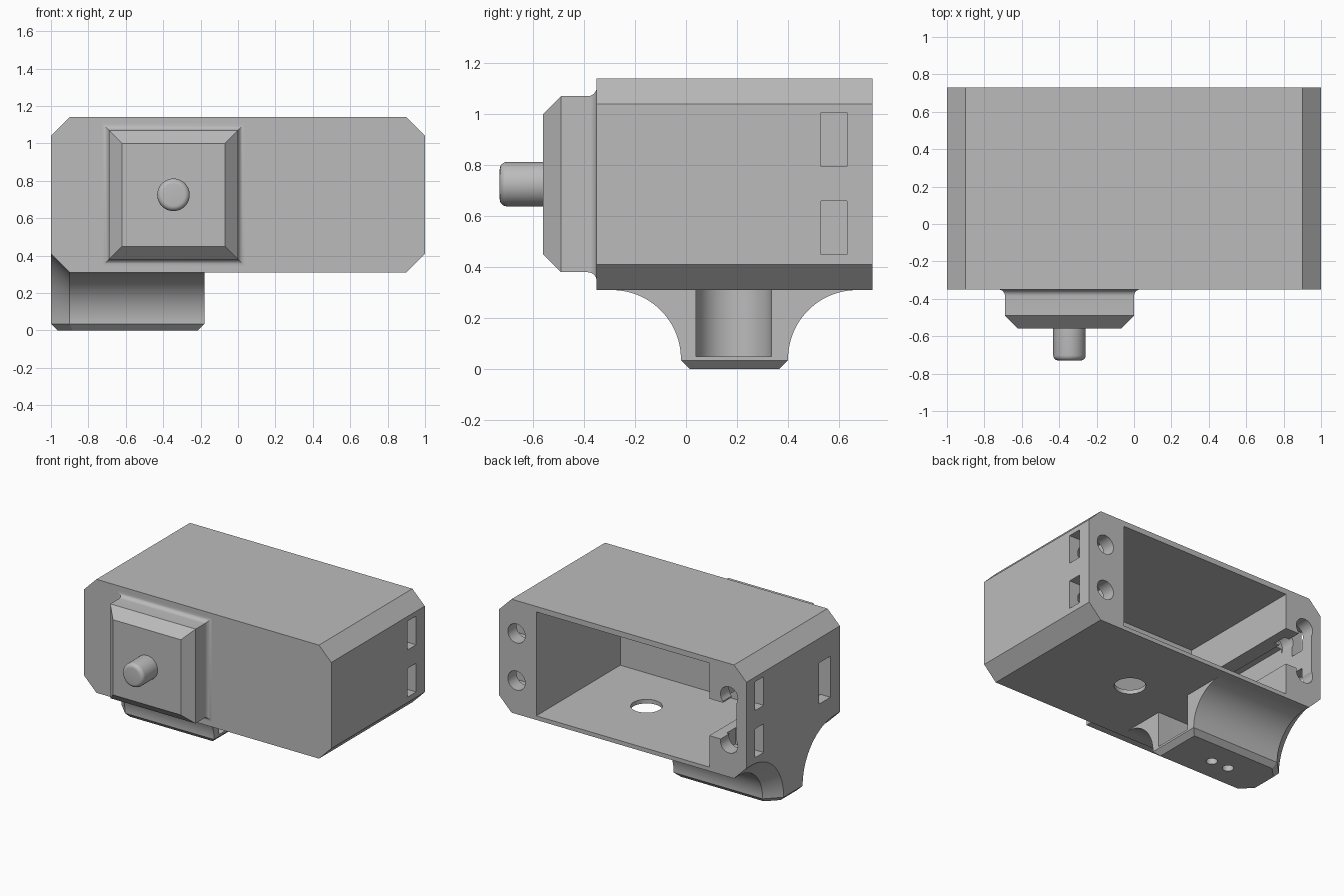
import bpy, bmesh, math

cube = bpy.data.objects.get("Cube")
if cube:
    bpy.data.objects.remove(cube, do_unlink=True)

GREY = (0.5, 0.5, 0.5, 1)
mat = bpy.data.materials.new("plain grey")
mat.use_nodes = True
mat.diffuse_color = GREY
mat.node_tree.nodes["Principled BSDF"].inputs["Base Color"].default_value = GREY


def loft(name, rings):
    """Skin a list of matching vertex rings and cap both ends."""
    bm = bmesh.new()
    loops = [[bm.verts.new(p) for p in ring] for ring in rings]
    n = len(loops[0])
    for a, b in zip(loops, loops[1:]):
        for i in range(n):
            j = (i + 1) % n
            bm.faces.new((a[i], a[j], b[j], b[i]))
    bm.faces.new(loops[0])
    bm.faces.new(loops[-1])
    bmesh.ops.recalc_face_normals(bm, faces=bm.faces)
    mesh = bpy.data.meshes.new(name)
    bm.to_mesh(mesh)
    bm.free()
    mesh.materials.append(mat)
    ob = bpy.data.objects.new(name, mesh)
    bpy.context.collection.objects.link(ob)
    return ob


def box(name, x0, x1, y0, y1, z0, z1):
    return loft(name, [[(x0, y0, z), (x1, y0, z), (x1, y1, z), (x0, y1, z)] for z in (z0, z1)])


def circle(r, n=40):
    return [(r * math.cos(math.tau * i / n), r * math.sin(math.tau * i / n)) for i in range(n)]


def rod_y(name, x, z, rings):
    return loft(name, [[(x + a, y, z + b) for a, b in circle(r)] for y, r in rings])


def rod_z(name, x, y, r, z0, z1):
    return loft(name, [[(x + a, y + b, z) for a, b in circle(r)] for z in (z0, z1)])


def activate(ob):
    bpy.ops.object.select_all(action='DESELECT')
    ob.select_set(True)
    bpy.context.view_layer.objects.active = ob


def cut(ob, *cutters):
    activate(ob)
    for c in cutters:
        c.hide_render = True
        mod = ob.modifiers.new("cut", 'BOOLEAN')
        mod.operation = 'DIFFERENCE'
        mod.solver = 'EXACT'
        mod.object = c
        bpy.ops.object.modifier_apply(modifier=mod.name)
        bpy.data.objects.remove(c, do_unlink=True)


def smooth(ob):
    activate(ob)
    bpy.ops.object.shade_smooth_by_angle(angle=math.radians(30))


# Housing: chamfered box, open at the back
X, C, Z0, Z1, Y0, Y1 = 1.0, 0.1, 0.31, 1.14, -0.35, 0.73
octagon = [(X, Z0 + C), (X, Z1 - C), (X - C, Z1), (C - X, Z1),
           (-X, Z1 - C), (-X, Z0 + C), (C - X, Z0), (X - C, Z0)]
housing = loft("housing", [[(x, y, z) for x, z in octagon] for y in (Y0, Y1)])
cut(housing,
    box("cavity", -0.7, 0.7, -0.24, 1, 0.34, 1.1),
    rod_z("floor_hole", 0.19, 0.185, 0.105, 0.2, 0.5),
    # Cable channel in one side wall, with its exit at the front end
    box("channel_neck", -0.82, -0.6, -0.24, 1, 0.57, 0.84),
    box("channel_wide", -0.92, -0.81, -0.24, 1, 0.51, 0.9),
    box("cable_exit", -1.1, -0.85, -0.24, -0.11, 0.56, 0.86))

# Screw holes in the back rim and the nut slots crossing them
for side in (-1, 1):
    for z in (0.555, 0.9):
        inner, outer = sorted((side * 0.77, side * 1.1))
        cut(housing,
            rod_y("screw_hole", side * 0.86, z, [(0.42, 0.07), (1, 0.07)]),
            box("nut_slot", inner, outer, 0.53, 0.63, z - 0.105, z + 0.105))
smooth(housing)

# Foot: pedestal with concave flanks, its outer end chamfered all along the curve
MID, HALF, R, LOW = 0.19, 0.21, 0.27, 0.04


def foot_ring(x, inset):
    r = R + inset
    arc = [(HALF + R - r * math.cos(a), LOW + r * math.sin(a))
           for a in [math.pi / 2 * i / 24 for i in range(25)]]
    right = [(HALF - inset, 0)] + arc
    left = [(-y, z) for y, z in reversed(right)]
    return [(x, MID + y, z) for y, z in right + left]


foot = loft("foot", [foot_ring(-1, C), foot_ring(C - 1, 0), foot_ring(-0.18, 0)])
bm = bmesh.new()
bm.from_mesh(foot.data)
base = [e for e in bm.edges if all(v.co.z < 0.001 for v in e.verts)
        and not all(abs(v.co.x - C + 1) < 0.001 for v in e.verts)]
bmesh.ops.bevel(bm, geom=base, offset=0.035, segments=1, affect='EDGES')
bm.to_mesh(foot.data)
bm.free()

# Round-ended pocket in the foot and two screw holes through its floor
cut(foot,
    box("pocket", -0.6, 0, 0.04, 0.335, 0.05, 0.5),
    rod_z("pocket_end", -0.6, 0.1875, 0.1475, 0.05, 0.5),
    rod_z("foot_hole", -0.52, 0.18, 0.038, -0.1, 0.2),
    rod_z("foot_hole", -0.66, 0.18, 0.038, -0.1, 0.2))
smooth(foot)

# Square boss on the front with a filleted base and chamfered rim
F = 0.035
fillet = [(0.345 + F - F * math.sin(a), Y0 - F + F * math.cos(a))
          for a in [math.pi / 2 * i / 8 for i in range(9)]]
steps = fillet + [(0.345, -0.49), (0.275, -0.56)]
boss = loft("front_boss", [[(-0.345 + sx * h, y, 0.725 + sz * h)
                            for sx, sz in ((-1, -1), (1, -1), (1, 1), (-1, 1))]
                           for h, y in steps])
smooth(boss)

# Shaft with a rounded tip
B, RAD, TIP = 0.028, 0.087, -0.73
tip = [(TIP + B - B * math.sin(a), RAD - B + B * math.cos(a))
       for a in [math.pi / 2 * i / 6 for i in range(7)]]
smooth(rod_y("shaft", -0.345, 0.725, [(-0.55, RAD)] + tip))
